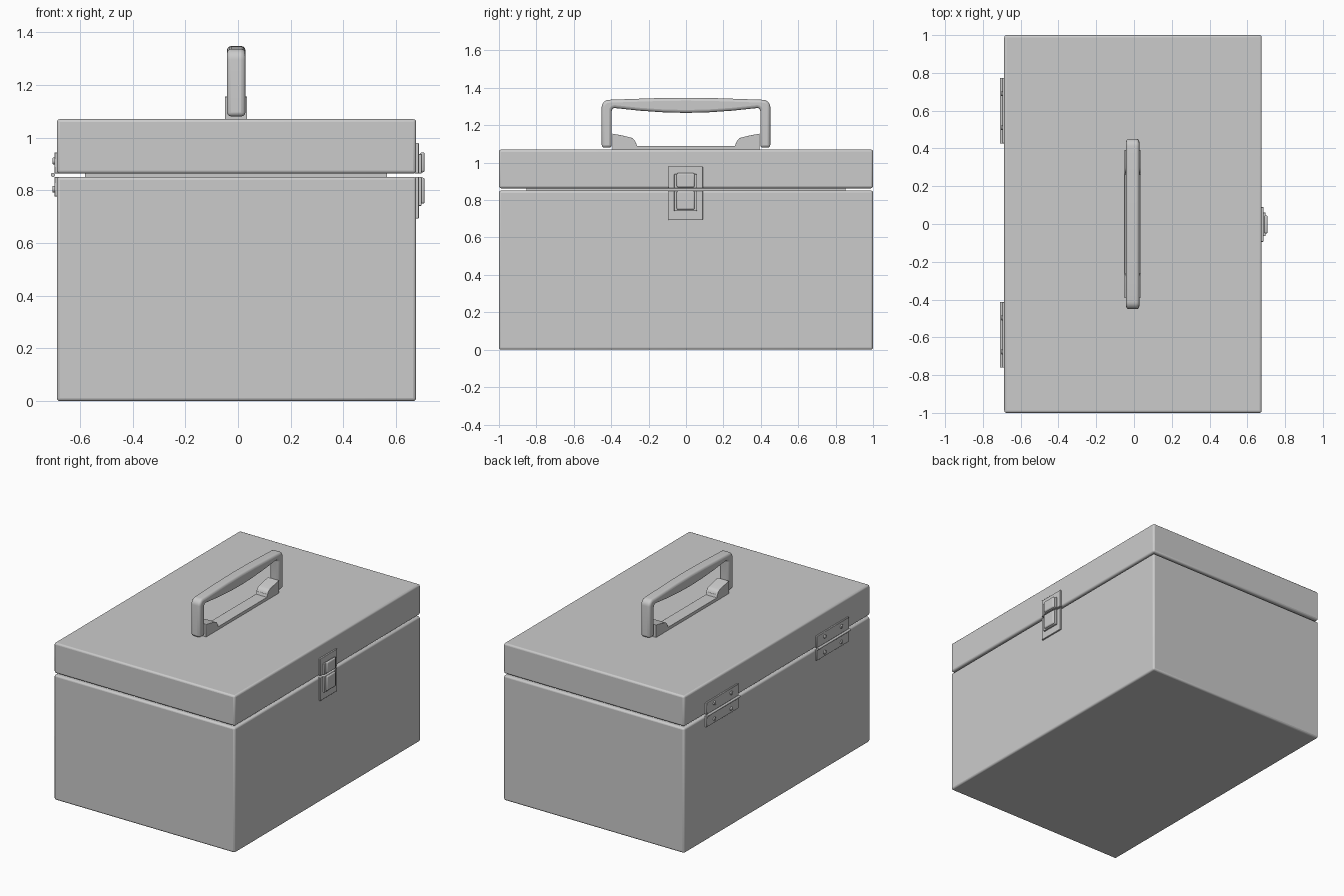
import bpy, bmesh, math
from mathutils import Matrix

if "Cube" in bpy.data.objects:
    bpy.data.objects.remove(bpy.data.objects["Cube"])

SEAM_LO, SEAM_HI = 0.851, 0.863


def finish(name, bm, bevel=0.0, segs=3):
    bmesh.ops.recalc_face_normals(bm, faces=bm.faces[:])
    me = bpy.data.meshes.new(name)
    bm.to_mesh(me)
    bm.free()
    ob = bpy.data.objects.new(name, me)
    bpy.context.collection.objects.link(ob)
    if bevel:
        m = ob.modifiers.new("bevel", 'BEVEL')
        m.width, m.segments = bevel, segs
        m.limit_method, m.angle_limit = 'ANGLE', math.radians(50)
    bpy.ops.object.select_all(action='DESELECT')
    ob.select_set(True)
    bpy.context.view_layer.objects.active = ob
    bpy.ops.object.shade_smooth_by_angle(angle=math.radians(35))
    return ob


def box(name, x, y, z, bevel=0.0, segs=3):
    bm = bmesh.new()
    bmesh.ops.create_cube(bm, size=1)
    for v in bm.verts:
        for i, (lo, hi) in enumerate((x, y, z)):
            v.co[i] = lo if v.co[i] < 0 else hi
    return finish(name, bm, bevel, segs)


def prism(name, profile, x0, x1, bevel, segs=3):
    """Extrude a (y, z) outline along x."""
    bm = bmesh.new()
    face = bm.faces.new([bm.verts.new((x0, y, z)) for y, z in profile])
    ext = bmesh.ops.extrude_face_region(bm, geom=[face])
    for g in ext["geom"]:
        if isinstance(g, bmesh.types.BMVert):
            g.co.x = x1
    return finish(name, bm, bevel, segs)


def cylinder(name, axis, centre, r, length, bevel=0.0):
    bm = bmesh.new()
    bmesh.ops.create_cone(bm, cap_ends=True, segments=20, radius1=r, radius2=r, depth=length)
    bm.transform(Matrix.Translation(centre) @ Matrix.Rotation(math.pi / 2, 4, axis))
    return finish(name, bm, bevel, 2)


def arc(cy, cz, r, a0, a1, n=7):
    return [(cy + r * math.cos(math.radians(a0 + (a1 - a0) * i / (n - 1))),
             cz + r * math.sin(math.radians(a0 + (a1 - a0) * i / (n - 1)))) for i in range(n)]


def mirrored(half):
    return half + [(-y, z) for y, z in reversed(half) if y > 1e-6]


# Case body, lid and the inner lip seen through the seam
box("case_base", (-0.687, 0.676), (-1, 1), (0, SEAM_LO), 0.012)
box("lid", (-0.687, 0.676), (-1, 1), (SEAM_HI, 1.07), 0.012)
box("inner_lip", (-0.58, 0.565), (-0.852, 0.852), (0.83, 0.885))

# Carry handle: an arched bow, outer outline then inner outline
outer = [(0, 1.347), (0.15, 1.345), (0.3, 1.34)] + arc(0.411, 1.296, 0.04, 90, 0) + [(0.451, 1.08)]
inner = [(0.397, 1.08)] + arc(0.381, 1.276, 0.016, 0, 90, 5) + [(0.25, 1.278), (0.12, 1.269), (0, 1.266)]
right = outer + inner
left = [(-y, z) for y, z in reversed(right) if y > 1e-6]
prism("handle_bow", right + left, -0.042, 0.028, 0.016)

# Handle mount: low strip with a curved lug at each end
lug = [(0.262, 1.09), (0.268, 1.108)] + arc(0.306, 1.098, 0.038, 165, 100, 6) + [(0.33, 1.143), (0.392, 1.155)]
prism("handle_mount", mirrored(lug + [(0.392, 1.065)]), -0.049, 0.035, 0.003, 2)

# Latch, split at the seam into upper and lower halves
for part, plate, frame, button in (
        ("upper", (SEAM_HI, 0.98), (SEAM_HI, 0.938), (0.868, 0.944)),
        ("lower", (0.693, SEAM_LO), (0.741, SEAM_LO), (0.749, 0.848))):
    box(f"latch_plate_{part}", (0.67, 0.686), (-0.094, 0.09), plate, 0.003, 2)
    box(f"latch_frame_{part}", (0.68, 0.697), (-0.064, 0.06), frame, 0.003, 2)
    box(f"latch_button_{part}", (0.69, 0.708), (-0.05, 0.046), button, 0.008)

# Two hinges on the back side: leaves, pin and four screws each
for n, yc in enumerate((-0.587, 0.6)):
    for part, z in (("upper", (SEAM_HI, 0.943)), ("lower", (0.776, SEAM_LO))):
        box(f"hinge_{n}_leaf_{part}", (-0.697, -0.68), (yc - 0.174, yc + 0.174), z, 0.002, 1)
    cylinder(f"hinge_{n}_pin", 'X', (-0.702, yc, 0.858), 0.008, 0.348)
    for z in (0.911, 0.804):
        for dy in (-0.09, 0.09):
            cylinder(f"hinge_{n}_screw", 'Y', (-0.696, yc + dy, z), 0.013, 0.016, 0.004)
